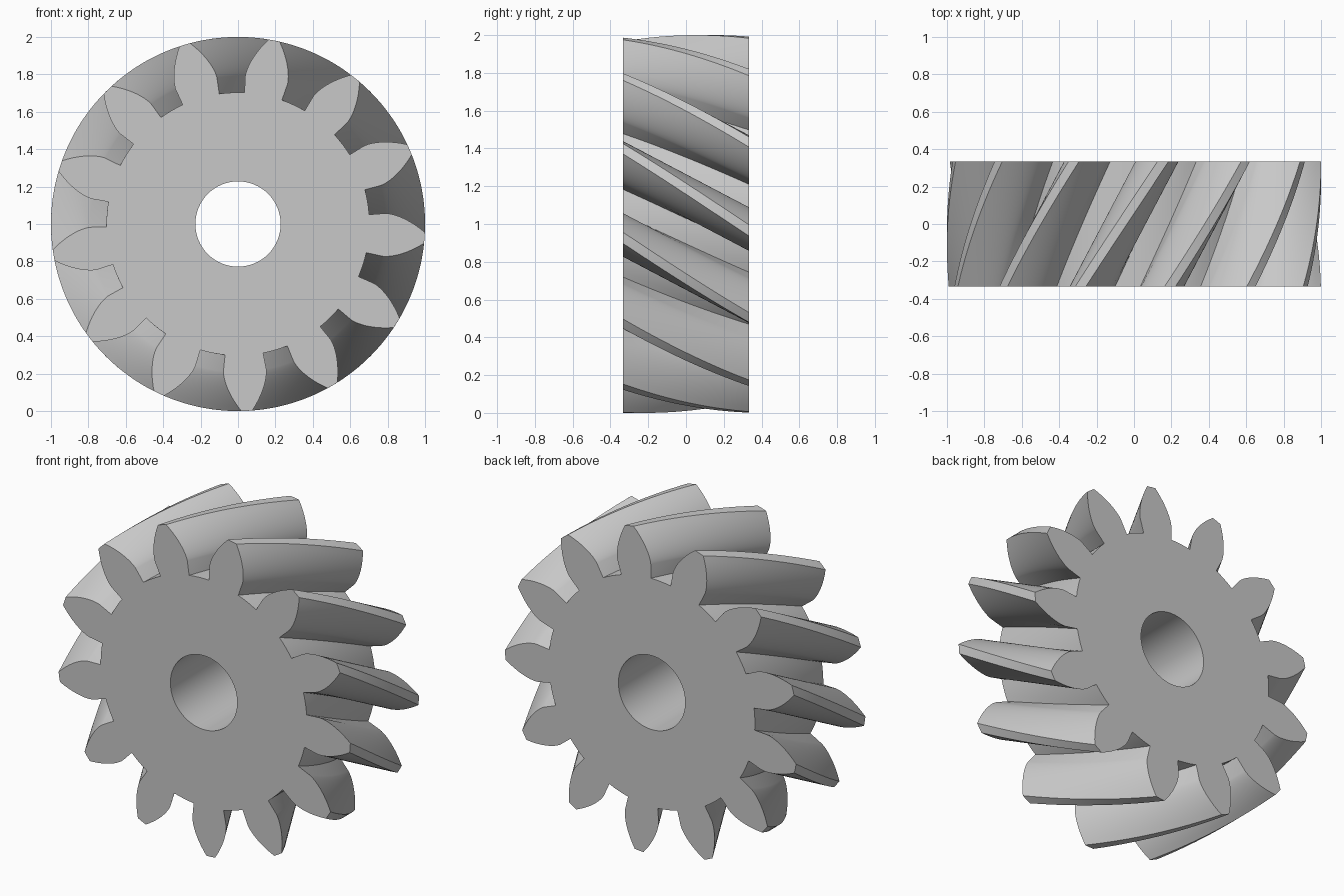
import bpy, bmesh
from math import radians, sin, cos, tan, acos, pi, sqrt

if "Cube" in bpy.data.objects:
    bpy.data.objects.remove(bpy.data.objects["Cube"], do_unlink=True)

# Gear dimensions
TEETH = 13
OUTER, ROOT, BASE, BORE = 1.0, 0.703, 0.79, 0.228
HALF_WIDTH = 0.333
HALF_TOOTH = radians(8.35)      # half tooth angle at the base circle
TWIST = radians(-25.4)          # helix turn from front to back
START = radians(78.85)          # direction of the first tooth at the front
LAYERS, FLANK_STEPS, BORE_STEPS = 24, 10, 64


def involute_angle(r):
    a = acos(min(1.0, BASE / r))
    return tan(a) - a


def tooth_profile():
    """One tooth plus the groove floor after it, as (radius, angle) pairs."""
    flank = [(ROOT, HALF_TOOTH)]
    for i in range(FLANK_STEPS + 1):
        r = BASE + (OUTER - BASE) * (i / FLANK_STEPS) ** 1.3
        flank.append((r, HALF_TOOTH - involute_angle(r)))
    rising = [(r, -a) for r, a in flank]
    tip = [(OUTER, 0.0)]
    gap = 2 * pi / TEETH - 2 * HALF_TOOTH
    floor = [(ROOT, HALF_TOOTH + gap * k / 4) for k in range(1, 4)]
    return rising + tip + flank[::-1] + floor


def ring(bm, points, y):
    """Closed ring of vertices at depth y around the gear axis."""
    return [bm.verts.new((r * cos(a), y, 1 + r * sin(a))) for r, a in points]


def skin(bm, first, second):
    n = len(first)
    for i in range(n):
        j = (i + 1) % n
        bm.faces.new((first[i], first[j], second[j], second[i]))


def loop_edges(bm, verts):
    return [bm.edges.get((verts[i - 1], verts[i])) for i in range(len(verts))]


bm = bmesh.new()

# Twisted toothed rim
outline = [(r, a + START + 2 * pi * t / TEETH)
           for t in range(TEETH) for r, a in tooth_profile()]
rings = []
for k in range(LAYERS + 1):
    f = k / LAYERS
    turned = [(r, a + TWIST * f) for r, a in outline]
    rings.append(ring(bm, turned, HALF_WIDTH * (2 * f - 1)))
for a, b in zip(rings, rings[1:]):
    skin(bm, a, b)

# Straight shaft bore
circle = [(BORE, 2 * pi * i / BORE_STEPS) for i in range(BORE_STEPS)]
bores = [ring(bm, circle, y) for y in (-HALF_WIDTH, HALF_WIDTH)]
skin(bm, *bores)

# Flat end faces between rim and bore
for rim, bore in ((rings[0], bores[0]), (rings[-1], bores[1])):
    bmesh.ops.triangle_fill(bm, use_beauty=True,
                            edges=loop_edges(bm, rim) + loop_edges(bm, bore))

bmesh.ops.recalc_face_normals(bm, faces=bm.faces[:])
mesh = bpy.data.meshes.new("helical_gear")
bm.to_mesh(mesh)
bm.free()
gear = bpy.data.objects.new("helical_gear", mesh)
bpy.context.collection.objects.link(gear)

# Plain grey metal colour
grey = bpy.data.materials.new("light_grey")
grey.use_nodes = True
colour = (0.58, 0.58, 0.58, 1.0)
grey.diffuse_color = colour
grey.node_tree.nodes["Principled BSDF"].inputs["Base Color"].default_value = colour
mesh.materials.append(grey)

# Smooth flanks with crisp edges
bpy.ops.object.select_all(action="DESELECT")
gear.select_set(True)
bpy.context.view_layer.objects.active = gear
bpy.ops.object.shade_smooth_by_angle(angle=radians(30))
